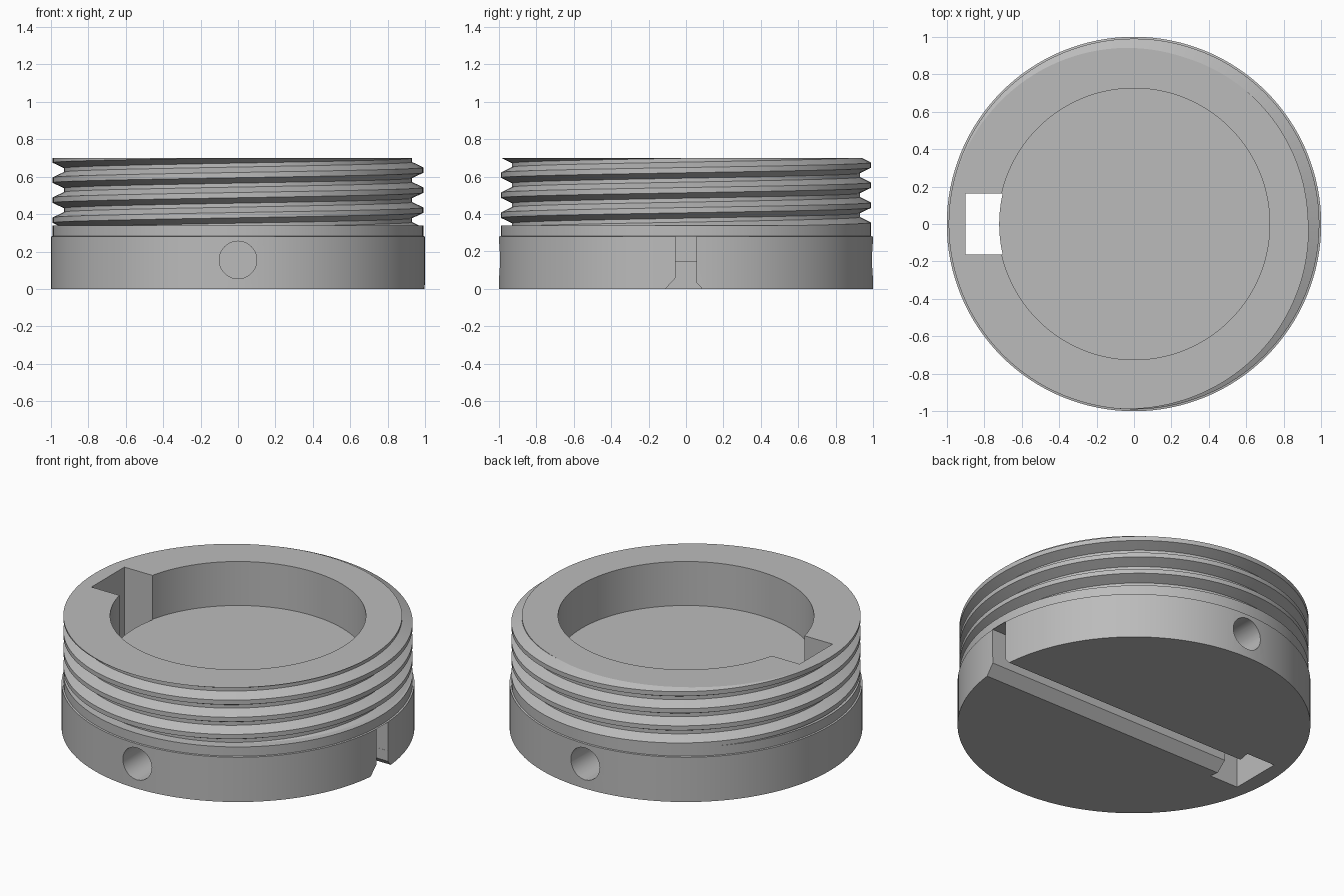
import bpy, bmesh
from math import sin, cos, pi, asin, radians
from mathutils import Vector

cube = bpy.data.objects.get("Cube")
if cube:
    bpy.data.objects.remove(cube)

SEGS = 128
PITCH, ROOT, CREST = 0.107, 0.93, 0.99
THREAD_BOTTOM, TOP = 0.34, 0.70
CREST_Z = 0.635            # height of a crest at angle 0
HALF_CREST, FLANK = 0.014, 0.029

metal = bpy.data.materials.new("grey metal")
metal.use_nodes = True
grey = (0.5, 0.5, 0.5, 1)
metal.diffuse_color = grey
metal.node_tree.nodes["Principled BSDF"].inputs["Base Color"].default_value = grey


def make_object(name, bm):
    bmesh.ops.recalc_face_normals(bm, faces=bm.faces)
    mesh = bpy.data.meshes.new(name)
    bm.to_mesh(mesh)
    bm.free()
    obj = bpy.data.objects.new(name, mesh)
    bpy.context.collection.objects.link(obj)
    return obj


def prism(name, points, direction):
    """Solid made by sweeping a flat outline along a direction."""
    bm = bmesh.new()
    face = bm.faces.new([bm.verts.new(p) for p in points])
    result = bmesh.ops.extrude_face_region(bm, geom=[face], use_keep_orig=True)
    moved = [v for v in result["geom"] if isinstance(v, bmesh.types.BMVert)]
    bmesh.ops.translate(bm, verts=moved, vec=Vector(direction))
    return make_object(name, bm)


def circle(radius, count, place):
    return [place(radius * cos(2 * pi * i / count), radius * sin(2 * pi * i / count))
            for i in range(count)]


def thread_radius(z, turn):
    """Radius of the trapezoid thread at a height and a fraction of a turn."""
    d = abs((z - CREST_Z - PITCH * turn + PITCH / 2) % PITCH - PITCH / 2)
    t = min(max((d - HALF_CREST) / FLANK, 0), 1)
    return CREST + (ROOT - CREST) * t


# Threaded body: one column of points per angle, the thread climbing with the angle
bm = bmesh.new()
columns = []
for i in range(SEGS + 1):
    turn = i / SEGS
    profile = [(1, 0), (1, 0.28), (CREST, 0.282), (CREST, THREAD_BOTTOM)]
    for k in range(-5, 3):
        for off in (-HALF_CREST - FLANK, -HALF_CREST, HALF_CREST, HALF_CREST + FLANK):
            z = CREST_Z + PITCH * (k + turn) + off
            z = min(max(z, THREAD_BOTTOM), TOP)
            profile.append((thread_radius(z, turn), z))
    a = 2 * pi * turn
    columns.append([bm.verts.new((r * cos(a), r * sin(a), z)) for r, z in profile])
for c0, c1 in zip(columns, columns[1:]):
    for j in range(len(c0) - 1):
        bm.faces.new((c0[j], c1[j], c1[j + 1], c0[j + 1]))
bm.faces.new([c[0] for c in columns[:-1]])
bm.faces.new([c[-1] for c in columns[:-1]])
bmesh.ops.remove_doubles(bm, verts=bm.verts, dist=0.0002)
bmesh.ops.dissolve_degenerate(bm, edges=bm.edges, dist=0.0001)
body = make_object("threaded_plug", bm)

# Round cavity open at the top
cutters = [prism("cavity_cutter", circle(0.725, SEGS, lambda u, v: (u, v, 0.425)), (0, 0, 1))]

# Keyway beside the cavity, right through the body
half = asin(0.163 / 0.72)
arc = [(0.72 * cos(pi + half * t / 6), 0.72 * sin(pi + half * t / 6), -0.1)
       for t in range(-6, 7)]
cutters.append(prism("keyway_cutter",
                     arc + [(-0.9, -0.163, -0.1), (-0.9, 0.163, -0.1)], (0, 0, 1)))

# Underside slot with chamfered lips, from the keyway to the rim
slot = [(-0.11, -0.1), (-0.11, 0), (-0.055, 0.06), (-0.055, 0.145),
        (0.055, 0.145), (0.055, 0.035), (0.087, 0), (0.087, -0.1)]
cutters.append(prism("slot_cutter", [(-0.8, y, z) for y, z in slot], (2, 0, 0)))

# Taller notch where the slot leaves the rim
notch = [(-0.056, 0.1), (0.056, 0.1), (0.056, 0.28), (-0.056, 0.28)]
cutters.append(prism("notch_cutter", [(0.9, y, z) for y, z in notch], (0.3, 0, 0)))

# Blind side holes, front and back
for side in (-1, 1):
    cutters.append(prism("hole_cutter",
                         circle(0.1, 40, lambda u, v: (u, side * 1.1, 0.155 + v)),
                         (0, -side * 0.5, 0)))

# Carve the body, then drop the cutters
bpy.ops.object.select_all(action='DESELECT')
bpy.context.view_layer.objects.active = body
body.select_set(True)
for cutter in cutters:
    cutter.hide_render = True
    mod = body.modifiers.new("cut", 'BOOLEAN')
    mod.operation = 'DIFFERENCE'
    mod.solver = 'EXACT'
    mod.object = cutter
    bpy.ops.object.modifier_apply(modifier=mod.name)
    bpy.data.objects.remove(cutter)

body.data.materials.clear()
body.data.materials.append(metal)
bpy.ops.object.shade_smooth_by_angle(angle=radians(25))
